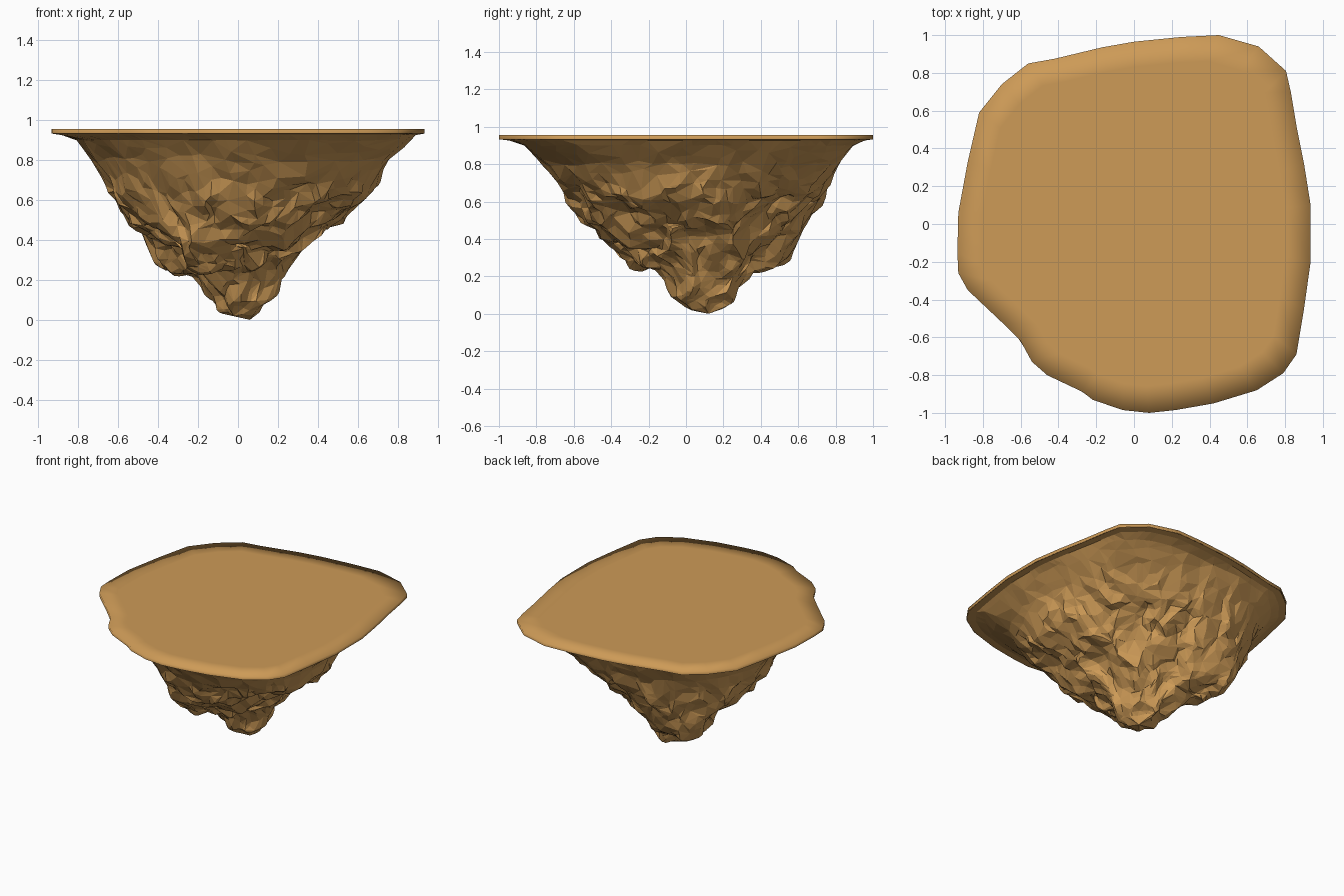
import bpy, bmesh, math
from mathutils import Vector, noise

if "Cube" in bpy.data.objects:
    bpy.data.objects.remove(bpy.data.objects["Cube"])

mat = bpy.data.materials.new("earth")
mat.diffuse_color = (0.61, 0.325, 0.095, 1)
mat.use_nodes = True
mat.node_tree.nodes["Principled BSDF"].inputs["Base Color"].default_value = mat.diffuse_color

TOP, RIM = 0.957, 0.933
CX, CY = 0.04, 0.12          # axis through the lowest tip
SEG, STEPS = 120, 7

# Outline of the plateau seen from above
outline = [(.45, 1), (.25, .99), (0, .965), (-.17, .935), (-.42, .875), (-.56, .85), (-.70, .74),
           (-.82, .59), (-.88, .33), (-.93, .06), (-.935, -.15), (-.93, -.26), (-.88, -.35),
           (-.70, -.52), (-.60, -.62), (-.54, -.73), (-.46, -.80), (-.27, -.89), (-.22, -.93),
           (-.06, -.985), (.08, -1), (.22, -.985), (.42, -.95), (.65, -.88), (.79, -.79),
           (.86, -.69), (.90, -.45), (.935, -.20), (.935, .10), (.90, .32), (.86, .52),
           (.83, .70), (.805, .81), (.66, .94)]

# Underside: height, extra bulge of the south-west spur, radii E, NE, N, NW, W, SW, S, SE
levels = [
    (.90, 0, (.80, .92, .75, .86, .85, .87, .98, 1.04)),
    (.80, 0, (.69, .76, .69, .78, .76, .79, .89, .88)),
    (.70, 0, (.63, .62, .63, .74, .70, .74, .81, .78)),
    (.60, 0, (.57, .49, .57, .70, .64, .68, .74, .66)),
    (.50, .04, (.46, .39, .48, .65, .58, .60, .65, .54)),
    (.40, .12, (.30, .31, .36, .62, .42, .47, .52, .39)),
    (.30, .18, (.22, .24, .26, .57, .31, .37, .37, .27)),
    (.26, .19, (.20, .21, .22, .50, .28, .33, .31, .23)),
    (.23, .06, (.18, .19, .19, .29, .25, .27, .26, .20)),
    (.10, 0, (.11, .12, .12, .16, .17, .18, .19, .14)),
    (.02, 0, (.06, .05, .05, .06, .09, .10, .10, .06)),
]
SPUR = math.radians(239)


def outline_radius(a):
    """Distance from the axis to the plateau edge in direction a."""
    dx, dy = math.cos(a), math.sin(a)
    for (x1, y1), (x2, y2) in zip(outline, outline[1:] + outline[:1]):
        x, y, ex, ey = x1 - CX, y1 - CY, x2 - x1, y2 - y1
        den = dx * ey - dy * ex
        if abs(den) > 1e-9:
            r, u = (x * ey - y * ex) / den, (x * dy - y * dx) / den
            if r > 0 and -1e-6 <= u <= 1.000001:
                return r


def level_radius(radii, bulge, a):
    """Smooth blend between the eight compass radii, plus the spur."""
    f = a / (math.pi / 4)
    i = int(f)
    t = f - i
    p0, p1, p2, p3 = (radii[(i + k) % 8] for k in (-1, 0, 1, 2))
    r = p1 + .5 * t * (p2 - p0 + t * (2*p0 - 5*p1 + 4*p2 - p3 + t * (3*(p1 - p2) + p3 - p0)))
    return r + bulge * math.exp(-((a - SPUR) / .25) ** 2)


def finish(bm, name):
    bmesh.ops.recalc_face_normals(bm, faces=bm.faces)
    me = bpy.data.meshes.new(name)
    bm.to_mesh(me)
    bm.free()
    me.materials.append(mat)
    ob = bpy.data.objects.new(name, me)
    bpy.context.collection.objects.link(ob)
    return ob


def bridge(bm, a, b):
    n = len(a)
    for i in range(n):
        j = (i + 1) % n
        bm.faces.new((a[i], a[j], b[j], b[i]))


# Plateau: thin rim with a smooth flat top
bm = bmesh.new()
rings = [[bm.verts.new((x * s, y * s, z)) for x, y in outline]
         for s, z in ((1, RIM), (1, TOP), (.86, TOP))]
bridge(bm, rings[0], rings[1])
bridge(bm, rings[1], rings[2])
bm.faces.new(rings[2])
plateau = finish(bm, "plateau")
for p in plateau.data.polygons:
    p.use_smooth = True

# Rocky underside: stacked rings roughened by noise, never wider than the ledge
angles = [2 * math.pi * i / SEG for i in range(SEG)]
edge = [outline_radius(a) for a in angles]
rows = [(RIM, [r * .999 for r in edge]), (.926, [r * .95 for r in edge])]
rows += [(z, [min(level_radius(rad, b, a), e * (.92 if z > .85 else .86)) for a, e in zip(angles, edge)])
         for z, b, rad in levels]


def rough(x, y, z):
    """Craggy offset with upright gullies, fading out toward the rim."""
    amp = min(1, max(0, (RIM - z) / .3))
    p = Vector((x, y, z))
    big = noise.noise_vector(Vector((x * 6, y * 6, z * 2)))
    small = noise.noise_vector(Vector((x * 13, y * 13, z * 6)) + Vector((7, 3, 1)))
    q = p + amp * (big * .045 + small * (.018 + .018 * amp))
    q.z = max(q.z, 0)
    return q


bm = bmesh.new()
rings = []
for k, ((z1, r1), (z2, r2)) in enumerate(zip(rows, rows[1:])):
    n = 1 if k < 2 else STEPS
    for s in range(n + (k == len(rows) - 2)):
        t = s / n
        ring = []
        for a, p, q in zip(angles, r1, r2):
            r = p + (q - p) * t
            ring.append(bm.verts.new(rough(CX + r * math.cos(a), CY + r * math.sin(a), z1 + (z2 - z1) * t)))
        rings.append(ring)
for a, b in zip(rings, rings[1:]):
    bridge(bm, a, b)
tip = bm.verts.new((CX + .02, CY, 0))
for i in range(SEG):
    bm.faces.new((rings[-1][i], rings[-1][(i + 1) % SEG], tip))
bmesh.ops.triangulate(bm, faces=bm.faces)
rock = finish(bm, "rock_underside")

# Reduce to irregular flat facets, keeping the rim intact
crag = rock.vertex_groups.new(name="crag")
crag.add([v.index for v in rock.data.vertices if v.co.z < .9], 1, 'REPLACE')
dec = rock.modifiers.new("facets", 'DECIMATE')
dec.vertex_group = "crag"
dec.vertex_group_factor = 10
dec.ratio = .17
